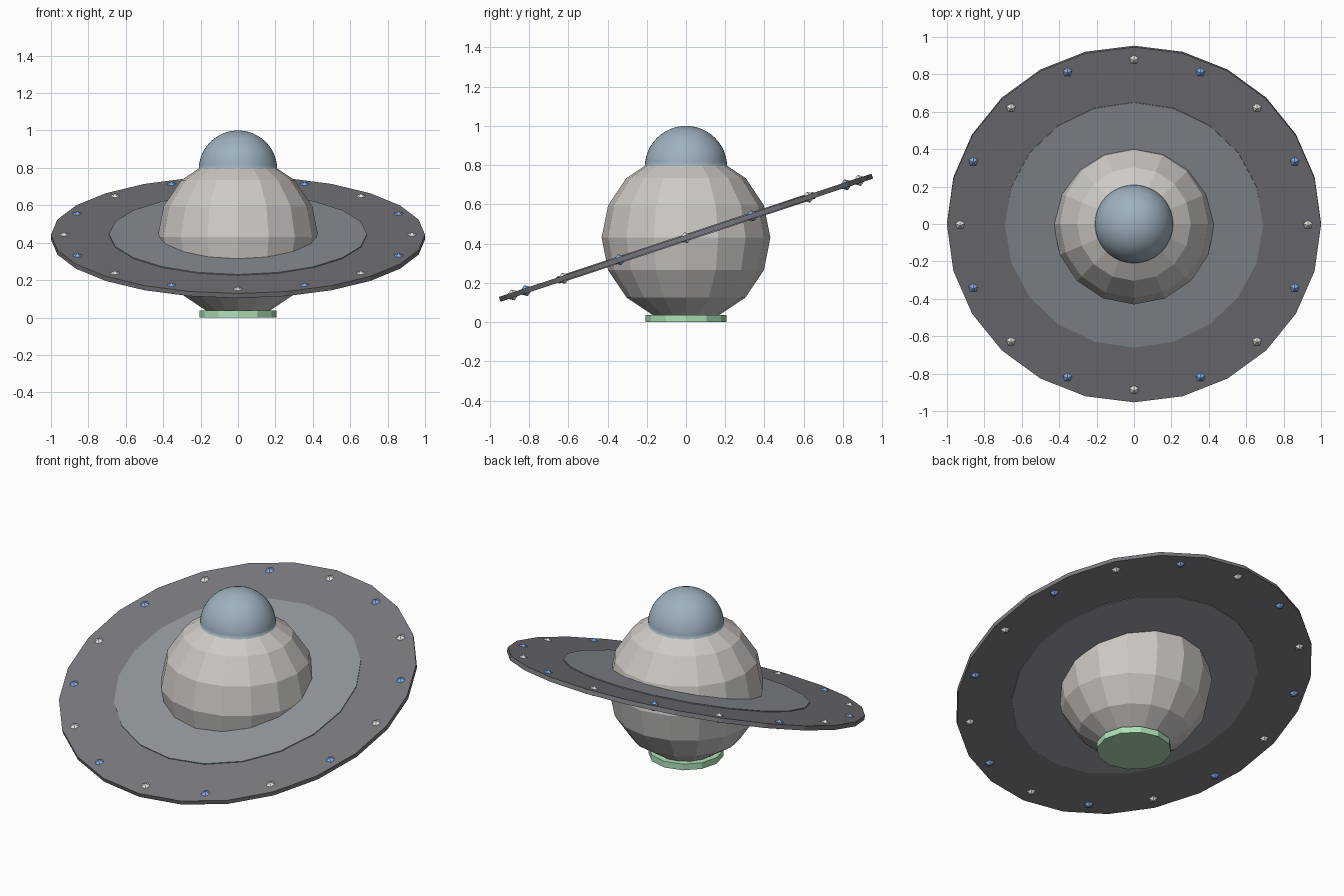
import bpy, bmesh, math
from mathutils import Matrix

if "Cube" in bpy.data.objects:
    bpy.data.objects.remove(bpy.data.objects["Cube"])

TILT = Matrix.Translation((0, 0, 0.43)) @ Matrix.Rotation(math.radians(18.3), 4, 'X')


def material(name, color):
    m = bpy.data.materials.new(name)
    m.diffuse_color = (*color, 1)
    m.use_nodes = True
    m.node_tree.nodes["Principled BSDF"].inputs["Base Color"].default_value = m.diffuse_color
    return m


def make_object(name, bm, mat, matrix=Matrix()):
    mesh = bpy.data.meshes.new(name)
    bm.to_mesh(mesh)
    bm.free()
    mesh.materials.append(mat)
    ob = bpy.data.objects.new(name, mesh)
    ob.matrix_world = matrix
    bpy.context.collection.objects.link(ob)
    return ob


def disc(name, sides, radius, height, mat, matrix):
    bm = bmesh.new()
    bmesh.ops.create_cone(bm, cap_ends=True, segments=sides, radius1=radius,
                          radius2=radius, depth=height)
    return make_object(name, bm, mat, matrix)


hull = material("warm_grey", (0.62, 0.59, 0.56))
dark = material("dark_grey", (0.19, 0.19, 0.21))
mid = material("mid_grey", (0.28, 0.30, 0.33))
glass = material("blue_grey", (0.34, 0.44, 0.52))
green = material("green", (0.42, 0.75, 0.48))
white = material("white", (0.8, 0.8, 0.76))
blue = material("blue", (0.25, 0.42, 0.80))

# Faceted body
bm = bmesh.new()
bmesh.ops.create_uvsphere(bm, u_segments=16, v_segments=8, radius=0.43)
make_object("body", bm, hull, Matrix.Translation((0, 0, 0.43)))

# Smooth dome: upper half of a sphere, closed underneath
bm = bmesh.new()
bmesh.ops.create_uvsphere(bm, u_segments=48, v_segments=24, radius=0.21)
cut = bmesh.ops.bisect_plane(bm, geom=bm.verts[:] + bm.edges[:] + bm.faces[:],
                             plane_co=(0, 0, 0), plane_no=(0, 0, 1), clear_inner=True)
for f in bm.faces:
    f.smooth = True
bmesh.ops.holes_fill(bm, edges=[e for e in bm.edges if e.is_boundary], sides=0)
for f in bm.faces:
    if len(f.verts) > 4:
        f.smooth = False
        for e in f.edges:
            e.smooth = False
bmesh.ops.recalc_face_normals(bm, faces=bm.faces[:])
make_object("dome", bm, glass, Matrix.Translation((0, 0, 0.79)))

# Foot
disc("foot", 12, 0.207, 0.037, green, Matrix.Translation((0, 0, 0.0185)))

# Tilted outer ring and slightly thicker inner ring
disc("outer_ring", 24, 1.0, 0.026, dark, TILT)
disc("inner_ring", 20, 0.69, 0.036, mid, TILT)

# Alternating lights around the rim
for i in range(16):
    a = i * math.tau / 16
    bm = bmesh.new()
    bmesh.ops.create_icosphere(bm, subdivisions=1, radius=0.029)
    place = Matrix.Translation((0.93 * math.cos(a), 0.93 * math.sin(a), 0))
    make_object(f"rim_light_{i + 1}", bm, blue if i % 2 else white,
                TILT @ place @ Matrix.Rotation(math.pi / 2, 4, 'Z'))
